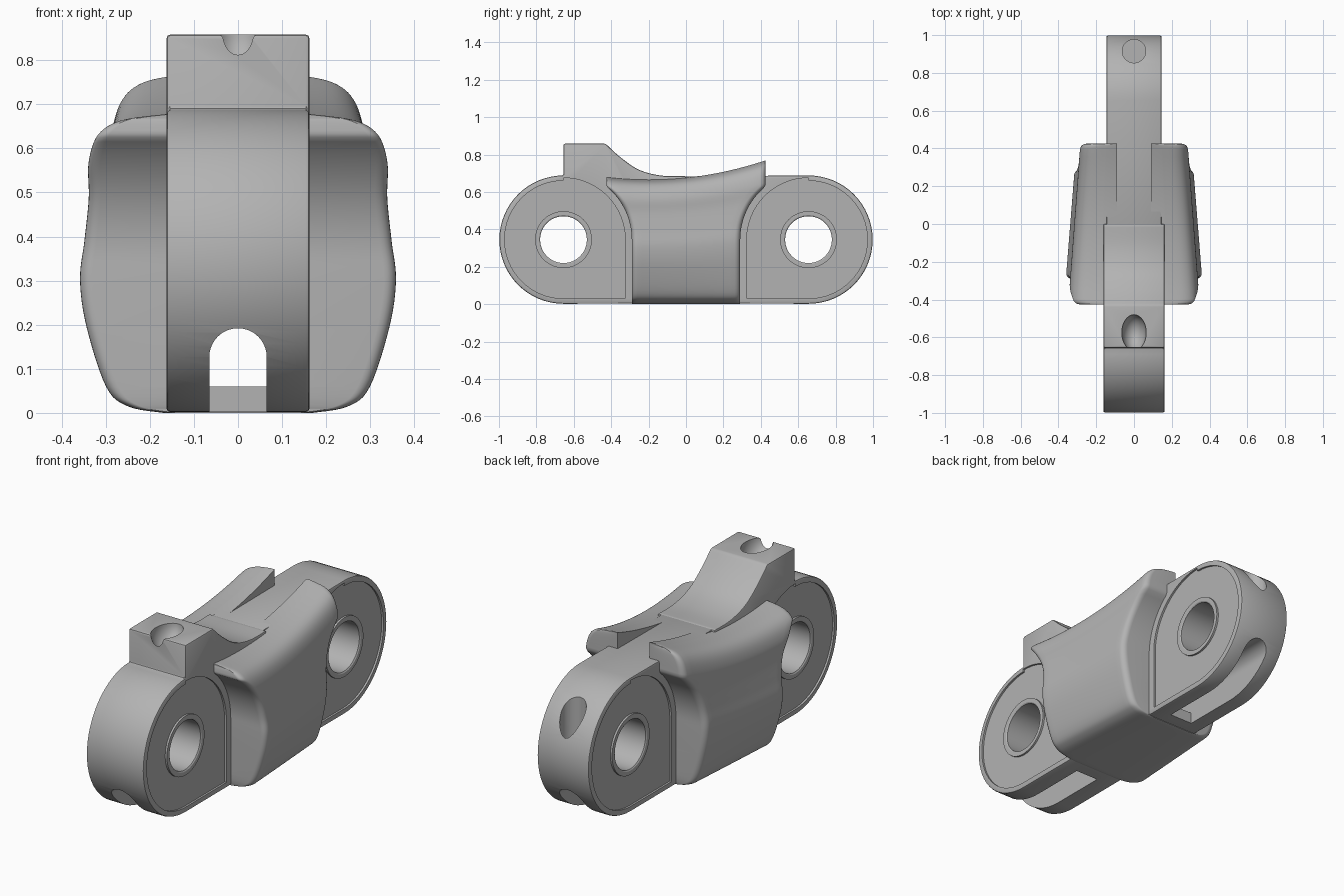
import bpy, bmesh
from math import sin, cos, pi, sqrt

if "Cube" in bpy.data.objects:
    bpy.data.objects.remove(bpy.data.objects["Cube"], do_unlink=True)

grey = bpy.data.materials.new("plain_grey")
grey.use_nodes = True
grey.diffuse_color = (0.45, 0.45, 0.45, 1)
grey.node_tree.nodes["Principled BSDF"].inputs["Base Color"].default_value = (0.45, 0.45, 0.45, 1)

PIN_Y, PIN_Z, END_R = 0.655, 0.345, 0.343


def make(name, bm):
    bmesh.ops.recalc_face_normals(bm, faces=bm.faces)
    mesh = bpy.data.meshes.new(name)
    bm.to_mesh(mesh)
    bm.free()
    mesh.materials.append(grey)
    ob = bpy.data.objects.new(name, mesh)
    bpy.context.collection.objects.link(ob)
    return ob


def prism(name, pts, lo, hi, axis="x"):
    """Extrude a closed outline along x (outline in y, z) or y (outline in x, z)."""
    bm = bmesh.new()
    place = (lambda p, d: (d, p[0], p[1])) if axis == "x" else (lambda p, d: (p[0], d, p[1]))
    a = [bm.verts.new(place(p, lo)) for p in pts]
    b = [bm.verts.new(place(p, hi)) for p in pts]
    bm.faces.new(a)
    bm.faces.new(b[::-1])
    for i in range(len(pts)):
        j = (i + 1) % len(pts)
        bm.faces.new((a[i], b[i], b[j], a[j]))
    return make(name, bm)


def arc(cx, cy, r, start, end, n=32):
    return [(cx + r * cos(start + (end - start) * i / n),
             cy + r * sin(start + (end - start) * i / n)) for i in range(n + 1)]


def rect(a0, a1, b0, b1):
    return [(a0, b0), (a1, b0), (a1, b1), (a0, b1)]


def spline(pts, n=6):
    """Catmull-Rom curve through the points."""
    out = []
    for i in range(len(pts) - 1):
        p = [pts[max(0, min(len(pts) - 1, i + k))] for k in (-1, 0, 1, 2)]
        for s in range(n):
            t = s / n
            out.append(tuple(0.5 * (2 * q1 + (q2 - q0) * t + (2 * q0 - 5 * q1 + 4 * q2 - q3) * t * t
                                    + (3 * q1 - q0 - 3 * q2 + q3) * t ** 3)
                             for q0, q1, q2, q3 in zip(*p)))
    return out + [pts[-1]]


def apply(ob, mod):
    bpy.context.view_layer.objects.active = ob
    bpy.ops.object.modifier_apply(modifier=mod.name)


def bevel(ob, width):
    m = ob.modifiers.new("edge", "BEVEL")
    m.width, m.segments, m.limit_method, m.angle_limit = width, 2, "ANGLE", 0.7
    apply(ob, m)


def cut(ob, cutter):
    cutter.hide_render = True
    m = ob.modifiers.new("cut", "BOOLEAN")
    m.operation, m.solver, m.object = "DIFFERENCE", "EXACT", cutter
    apply(ob, m)
    bpy.data.objects.remove(cutter, do_unlink=True)


def smooth(ob):
    bpy.ops.object.select_all(action="DESELECT")
    ob.select_set(True)
    bpy.context.view_layer.objects.active = ob
    bpy.ops.object.shade_smooth_by_angle(angle=0.55)


def tunnel():
    """Arched passage running the whole length."""
    outline = [(-0.065, 0.06), (0.065, 0.06)] + arc(0, 0.127, 0.065, 0, pi, 20)
    return prism("tunnel_cutter", outline, -1.2, 1.2, "y")


# Front half of the bar, with the raised block and its curved slope
slope = spline([(0, 0.685), (-0.13, 0.687), (-0.25, 0.718), (-0.35, 0.785), (-0.43, 0.858)], 5)
front_bar = prism("front_bar", [(0, 0.003)] + slope + [(-PIN_Y, 0.858)]
                  + arc(-PIN_Y, PIN_Z, END_R, pi / 2, 1.5 * pi), -0.162, 0.162)
# Rear half, slightly narrower
rear_bar = prism("rear_bar", [(-0.05, 0.683), (-0.05, 0.003)]
                 + arc(PIN_Y, PIN_Z, END_R, -pi / 2, pi / 2), -0.146, 0.146)

for bar, side, half in ((front_bar, -1, 0.162), (rear_bar, 1, 0.146)):
    y = side * PIN_Y
    bevel(bar, 0.008)
    cut(bar, prism("pin_cutter", arc(y, PIN_Z, 0.138, 0, 2 * pi, 48)[:-1], -1, 1))
    cut(bar, tunnel())
    # Slot open to the underside near the end
    cut(bar, prism("slot_cutter", rect(-0.065, 0.065, -0.1, 0.11),
                   *sorted((side * 0.36, side * 1.2)), axis="y"))
    # Shallow side pockets that leave a raised rim
    outline = [(side * a, b) for a, b in
               arc(PIN_Y, PIN_Z, 0.315, -pi / 2, pi / 2) + arc(PIN_Y, PIN_Z, 0.33, pi / 2, pi)
               + [(PIN_Y - 0.33, 0.03)]]
    for lo, hi in ((half - 0.01, half + 0.1), (-half - 0.1, -half + 0.01)):
        cut(bar, prism("pocket_cutter", outline, lo, hi))

    # Bushing lining the pin hole
    bm = bmesh.new()
    loops = []
    for r, x in ((0.125, -half + 0.004), (0.131, -half), (0.152, -half),
                 (0.152, half), (0.131, half), (0.125, half - 0.004)):
        loops.append([bm.verts.new((x, a, b)) for a, b in arc(y, PIN_Z, r, 0, 2 * pi, 48)[:-1]])
    for a, b in zip(loops, loops[1:] + loops[:1]):
        for i in range(48):
            j = (i + 1) % 48
            bm.faces.new((a[i], a[j], b[j], b[i]))
    smooth(make("front_bushing" if side < 0 else "rear_bushing", bm))

# Scooped socket in the raised block
bm = bmesh.new()
bmesh.ops.create_uvsphere(bm, u_segments=32, v_segments=20, radius=1)
socket = make("socket_cutter", bm)
socket.scale, socket.location = (0.065, 0.095, 0.09), (0, -0.575, 0.86)
bpy.context.view_layer.update()
cut(front_bar, socket)

# Round blind hole in the rear end
bm = bmesh.new()
bmesh.ops.create_cone(bm, cap_ends=True, segments=32, radius1=0.062, radius2=0.062, depth=0.5)
hole = make("hole_cutter", bm)
hole.location = (0, 0.915, 0.64)
bpy.context.view_layer.update()
cut(rear_bar, hole)


# Flared outer body, hollowed at both ends around the pins
def end_y(z):
    if z < PIN_Z:
        return 0.29
    return min(0.425, PIN_Y - sqrt(max(0, 0.365 ** 2 - (z - PIN_Z) ** 2)))


def top_z(y):
    return 0.665 + 0.105 * ((y + 0.2) / 0.63) ** 2


half_profile = spline([(0.17, 0), (0.25, 0.015), (0.30, 0.06), (0.345, 0.2), (0.36, 0.31),
                       (0.35, 0.4), (0.338, 0.5), (0.335, 0.58), (0.31, 0.64), (0.26, 0.672),
                       (0.17, 0.685)])
FILLET = 0.03
fillet = [FILLET * (1 - cos(pi / 2 * i / 5)) for i in range(6)]
stations = [(d, 0) for d in fillet] + [(None, i / 20) for i in range(1, 20)] \
    + [(-d, 1) for d in fillet[::-1]]

bm = bmesh.new()
rings = []
for offset, v in stations:
    ring = []
    for x, z0 in half_profile:
        y = -0.4 + 0.8 * v
        for _ in range(10):
            z = z0 * top_z(y) / 0.685
            e = end_y(z)
            y = (2 * v - 1) * (e - FILLET) if offset is None else (2 * v - 1) * e + offset
        wide = x * (1 - 0.125 * (y + 0.28) / 0.56)
        if offset is not None:
            wide -= FILLET - sqrt(max(0, FILLET ** 2 - (FILLET - abs(offset)) ** 2))
        ring.append((wide, y, z))
    loop = [bm.verts.new(p) for p in ring] + [bm.verts.new((-a, b, c)) for a, b, c in ring[::-1]]
    rings.append(loop)
n = len(rings[0])
for a, b in zip(rings, rings[1:]):
    for i in range(n):
        j = (i + 1) % n
        bm.faces.new((a[i], a[j], b[j], b[i]))
for loop in (rings[0], rings[-1]):
    for i in range(n // 2 - 1):
        bm.faces.new((loop[i], loop[i + 1], loop[n - 2 - i], loop[n - 1 - i]))
outer_body = make("outer_body", bm)
cut(outer_body, tunnel())

# Channel between the two raised rear wings
channel = prism("channel_cutter", rect(-0.09, 0.09, 0.675, 1), 0.03, 0.6, "y")
cut(outer_body, channel)

for ob in (front_bar, rear_bar, outer_body):
    smooth(ob)
